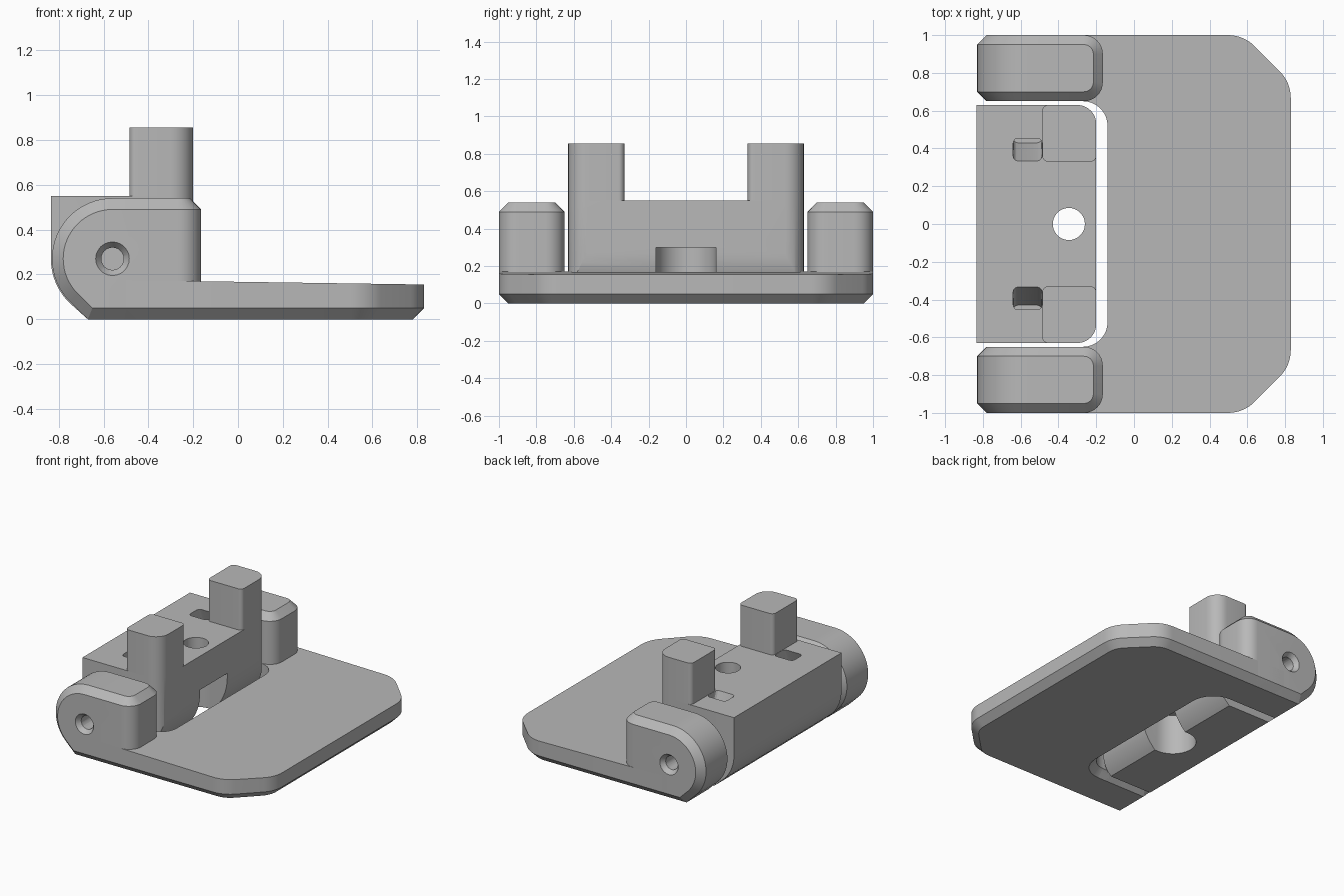
import bpy, bmesh, math
from mathutils import Vector

if "Cube" in bpy.data.objects:
    bpy.data.objects.remove(bpy.data.objects["Cube"], do_unlink=True)

grey = bpy.data.materials.new("plain grey")
grey.use_nodes = True
COLOUR = (0.48, 0.48, 0.48, 1)
grey.diffuse_color = COLOUR
grey.node_tree.nodes["Principled BSDF"].inputs["Base Color"].default_value = COLOUR

PIVOT_X, PIVOT_Z = -0.56, 0.27


def arc(cx, cy, r, start, end, n=16):
    """Points on an arc, angles in degrees."""
    angles = [math.radians(start + (end - start) * i / n) for i in range(n + 1)]
    return [(cx + r * math.cos(a), cy + r * math.sin(a)) for a in angles]


def fillet(corners, n=8):
    """Round each (x, y, radius) corner of an outline."""
    out = []
    for i, (x, y, r) in enumerate(corners):
        p = Vector((x, y))
        if r == 0:
            out.append((x, y))
            continue
        a = (Vector(corners[i - 1][:2]) - p).normalized()
        b = (Vector(corners[(i + 1) % len(corners)][:2]) - p).normalized()
        half = a.angle(b) / 2
        centre = p + (a + b).normalized() * (r / math.sin(half))
        u = p + a * (r / math.tan(half)) - centre
        v = p + b * (r / math.tan(half)) - centre
        sweep = math.pi - 2 * half
        for k in range(n + 1):
            t = k / n
            q = (u * math.sin((1 - t) * sweep) + v * math.sin(t * sweep)) / math.sin(sweep)
            out.append(tuple(centre + q))
    return out


def prism(name, outline, low, high, axis="z"):
    """Extrude a 2D outline along an axis."""
    place = {"x": lambda p, d: (d, p[0], p[1]),
             "y": lambda p, d: (p[0], d, p[1]),
             "z": lambda p, d: (p[0], p[1], d)}[axis]
    bm = bmesh.new()
    face = bm.faces.new([bm.verts.new(place(p, low)) for p in outline])
    grown = bmesh.ops.extrude_face_region(bm, geom=[face])["geom"]
    step = Vector(place((0, 0), high - low))
    bmesh.ops.translate(bm, vec=step, verts=[g for g in grown if isinstance(g, bmesh.types.BMVert)])
    bmesh.ops.recalc_face_normals(bm, faces=bm.faces)
    mesh = bpy.data.meshes.new(name)
    bm.to_mesh(mesh)
    bm.free()
    obj = bpy.data.objects.new(name, mesh)
    mesh.materials.append(grey)
    bpy.context.collection.objects.link(obj)
    return obj


def bevel(obj, rule, size, segments=1):
    """Bevel the edges that satisfy a rule."""
    bm = bmesh.new()
    bm.from_mesh(obj.data)
    bm.normal_update()
    bmesh.ops.bevel(bm, geom=[e for e in bm.edges if rule(e)], offset=size,
                    offset_type="OFFSET", segments=segments, profile=0.5,
                    affect="EDGES", clamp_overlap=False)
    bm.to_mesh(obj.data)
    bm.free()


def boolean(obj, cutter, operation="DIFFERENCE"):
    mod = obj.modifiers.new("cut", "BOOLEAN")
    mod.object, mod.operation, mod.solver = cutter, operation, "EXACT"
    bpy.context.view_layer.objects.active = obj
    bpy.ops.object.modifier_apply(modifier=mod.name)
    bpy.data.objects.remove(cutter, do_unlink=True)


def low_edge(e):
    return all(v.co.z < 0.001 for v in e.verts)


# Base plate: clipped far corners, notch for the block, gently sloping top
half = [(-0.5, 0.65, 0), (-0.5, 1, 0), (0.58, 1, 0.2), (0.83, 0.75, 0.2)]
notch = (-0.14, 0.65, 0.13)
mirror = [(x, -y, r) for x, y, r in reversed(half)]
plate = prism("base_plate", fillet(half + mirror + [(notch[0], -notch[1], notch[2]), notch]), 0, 0.17)
for v in plate.data.vertices:
    if v.co.z > 0.1:
        v.co.z = 0.17 - 0.0146 * (v.co.x + 0.2)
bevel(plate, low_edge, 0.05)

# Hinge ears with chamfered rims and countersunk pin holes
ear_profile = ([(-0.165, 0), (-0.165, 0.54)] + arc(PIVOT_X, PIVOT_Z, 0.27, 90, 225, 24) + [(-0.67, 0)])


def upright(e):
    a, b = (v.co for v in e.verts)
    return a.x > -0.3 and b.x > -0.3 and (a - b).xy.length < 0.001


def ear_rim(e):
    if upright(e):
        return False
    a, b = (v.co for v in e.verts)
    end = min(a.x, b.x) > -0.27 and abs(a.z - b.z) < 0.001
    return end or any(abs(f.normal.y) > 0.99 for f in e.link_faces)


ears = []
for side, name in ((1, "left_ear"), (-1, "right_ear")):
    y0, y1 = sorted((0.65 * side, side))
    ear = prism(name, ear_profile, y0, y1, "y")
    bevel(ear, upright, 0.1, 8)
    bevel(ear, ear_rim, 0.05)
    bore = prism("bore", arc(PIVOT_X, PIVOT_Z, 0.05, 0, 345, 23), 0.78 * side, 1.02 * side, "y")
    boolean(ear, bore)
    sink = prism("sink", arc(PIVOT_X, PIVOT_Z, 0.09, 0, 345, 23), 0.96 * side, 1.02 * side, "y")
    for v in sink.data.vertices:
        if abs(v.co.y) < 0.98:
            v.co.x = PIVOT_X + (v.co.x - PIVOT_X) * 0.5
            v.co.z = PIVOT_Z + (v.co.z - PIVOT_Z) * 0.5
    boolean(ear, sink)
    ears.append(ear)

# Pivoting block: rounded underside, rounded front corners
reach = math.degrees(math.asin(PIVOT_Z / 0.36))
block_profile = ([(-0.2, 0.55), (-0.835, 0.55)] + arc(PIVOT_X, PIVOT_Z, 0.275, 180, 225, 10)
                 + [(-0.67, 0)] + arc(PIVOT_X, PIVOT_Z, 0.36, -reach, 0, 12))
block = prism("pivot_block", block_profile, -0.7, 0.7, "y")
plan = fillet([(-1, -0.63, 0), (-0.2, -0.63, 0.1), (-0.2, 0.63, 0.1), (-1, 0.63, 0)])
boolean(block, prism("plan", plan, -0.2, 1), "INTERSECT")

# Screw hole and the slot beneath it
slot = arc(-0.345, 0, 0.16, 90, 270, 20) + [(0, -0.16), (0, 0.16)]
boolean(block, prism("slot", slot, -0.1, 0.3))
boolean(block, prism("screw_hole", arc(-0.345, 0, 0.085, 0, 350, 35), 0.2, 0.7))

# Slanted pockets and upright posts
parts = [plate, block] + ears
for side, name in ((1, "left_post"), (-1, "right_post")):
    slant = [(0.33, 0.56), (0.45, 0.56), (0.55, 0.3), (0.43, 0.3)]
    pocket = prism("pocket", [(y * side, z) for y, z in slant], -0.64, -0.487, "x")
    bevel(pocket, lambda e: abs(e.verts[0].co.x - e.verts[1].co.x) < 0.001
          and abs(e.verts[0].co.z - e.verts[1].co.z) > 0.1, 0.025, 3)
    boolean(block, pocket)
    corners = [(-0.485, 0.33, 0.03), (-0.2, 0.33, 0.03), (-0.2, 0.63, 0.1), (-0.485, 0.63, 0.03)]
    parts.append(prism(name, fillet([(x, y * side, r) for x, y, r in corners]), 0.55, 0.855))

# Smooth the curves, keep the edges crisp
for obj in parts:
    bpy.ops.object.select_all(action="DESELECT")
    obj.select_set(True)
    bpy.context.view_layer.objects.active = obj
    bpy.ops.object.shade_smooth_by_angle(angle=math.radians(25))
